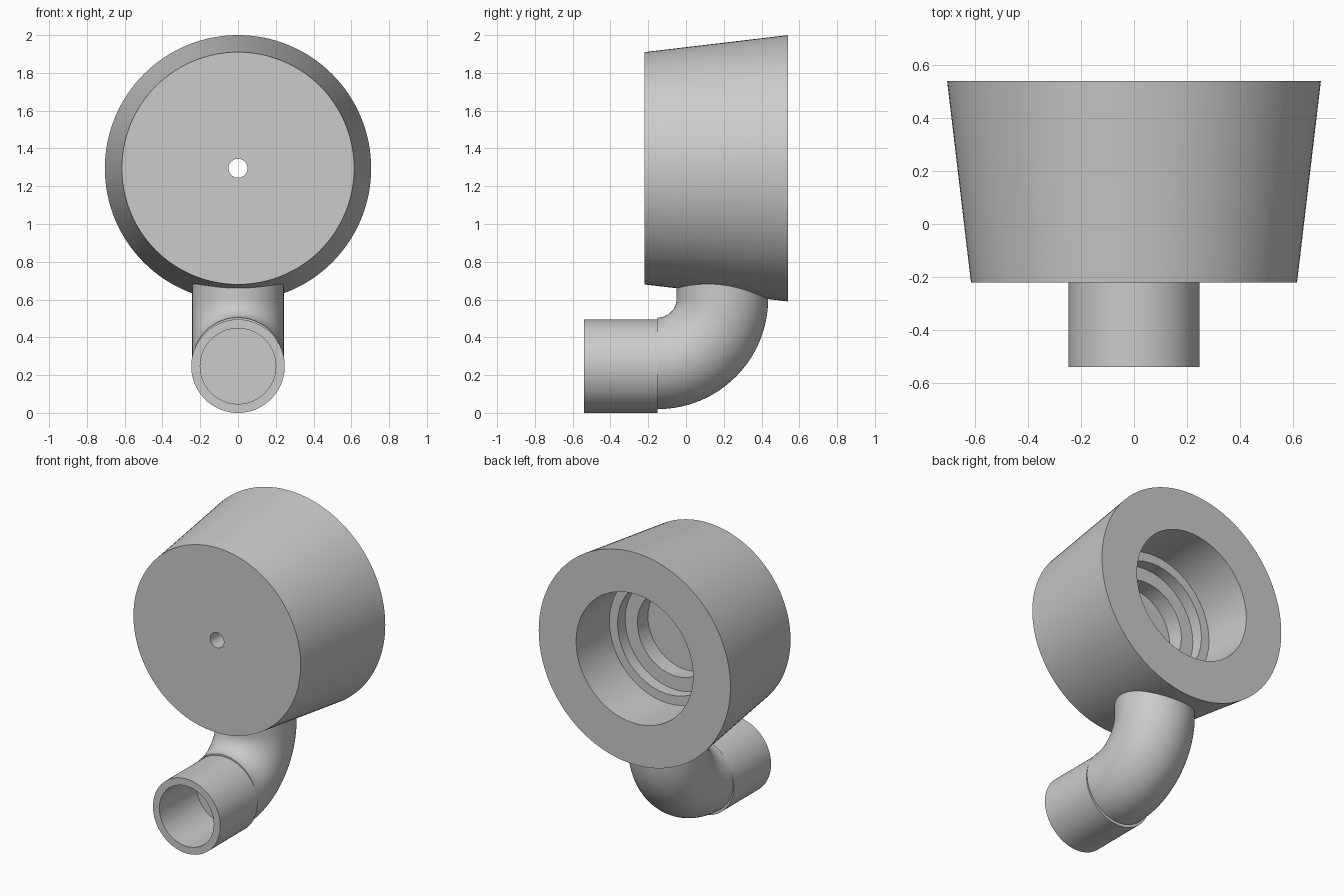
import bpy, bmesh, math
from mathutils import Vector

if "Cube" in bpy.data.objects:
    bpy.data.objects.remove(bpy.data.objects["Cube"])

grey = bpy.data.materials.new("light_grey")
grey.use_nodes = True
colour = (0.6, 0.6, 0.6, 1)
grey.diffuse_color = colour
grey.node_tree.nodes["Principled BSDF"].inputs["Base Color"].default_value = colour


def finish(bm, name):
    bmesh.ops.remove_doubles(bm, verts=bm.verts, dist=0.0001)
    bmesh.ops.recalc_face_normals(bm, faces=bm.faces)
    mesh = bpy.data.meshes.new(name)
    bm.to_mesh(mesh)
    bm.free()
    mesh.materials.append(grey)
    obj = bpy.data.objects.new(name, mesh)
    bpy.context.collection.objects.link(obj)
    bpy.ops.object.select_all(action="DESELECT")
    obj.select_set(True)
    bpy.context.view_layer.objects.active = obj
    bpy.ops.object.shade_smooth_by_angle(angle=math.radians(30))


def lathe(name, profile, z, steps=128):
    """Turn a closed (radius, y) outline about a front-to-back axis at height z."""
    bm = bmesh.new()
    verts = [bm.verts.new((0, y, z + r)) for r, y in profile]
    edges = [bm.edges.new((v, verts[i - 1])) for i, v in enumerate(verts)]
    bmesh.ops.spin(bm, geom=verts + edges, cent=(0, 0, z), axis=(0, 1, 0),
                   angle=math.tau, steps=steps)
    finish(bm, name)


def elbow(name, bend_centre, bend_radius, radii, rise, sides=96):
    """Hollow quarter bend from the front up, with a short straight end."""
    bm = bmesh.new()
    start, end = [], []
    for r in radii:
        ring = bmesh.ops.create_circle(bm, segments=sides, radius=r)["verts"]
        for v in ring:
            v.co = Vector((v.co.x, bend_centre.y,
                           bend_centre.z - bend_radius + v.co.y))
        edges = list({e for v in ring for e in v.link_edges})
        start += edges
        last = bmesh.ops.spin(bm, geom=ring + edges, cent=bend_centre,
                              axis=(1, 0, 0), angle=math.pi / 2,
                              steps=32)["geom_last"]
        last_edges = [g for g in last if isinstance(g, bmesh.types.BMEdge)]
        top = bmesh.ops.extrude_edge_only(bm, edges=last_edges)["geom"]
        for v in top:
            if isinstance(v, bmesh.types.BMVert):
                v.co.z += rise
        end += [g for g in top if isinstance(g, bmesh.types.BMEdge)]
    bmesh.ops.bridge_loops(bm, edges=start)
    bmesh.ops.bridge_loops(bm, edges=end)
    finish(bm, name)


# Tapered housing with a stepped bore at the back and a pin hole in front
FRONT, BACK = -0.22, 0.54
lathe("housing", [
    (0.05, FRONT), (0.615, FRONT), (0.705, BACK), (0.43, BACK),
    (0.43, BACK - 0.35), (0.37, BACK - 0.35), (0.37, BACK - 0.43),
    (0.28, BACK - 0.43), (0.28, BACK - 0.54), (0.05, BACK - 0.54),
], 1.295)

# Straight inlet pipe
lathe("inlet_pipe", [(0.2, -0.54), (0.2475, -0.54), (0.2475, -0.15), (0.2, -0.15)],
      0.2475, 96)

# Bend joining the pipe to the housing
elbow("elbow_pipe", Vector((0, -0.15, 0.605)), 0.3425, (0.2425, 0.195), 0.13)
